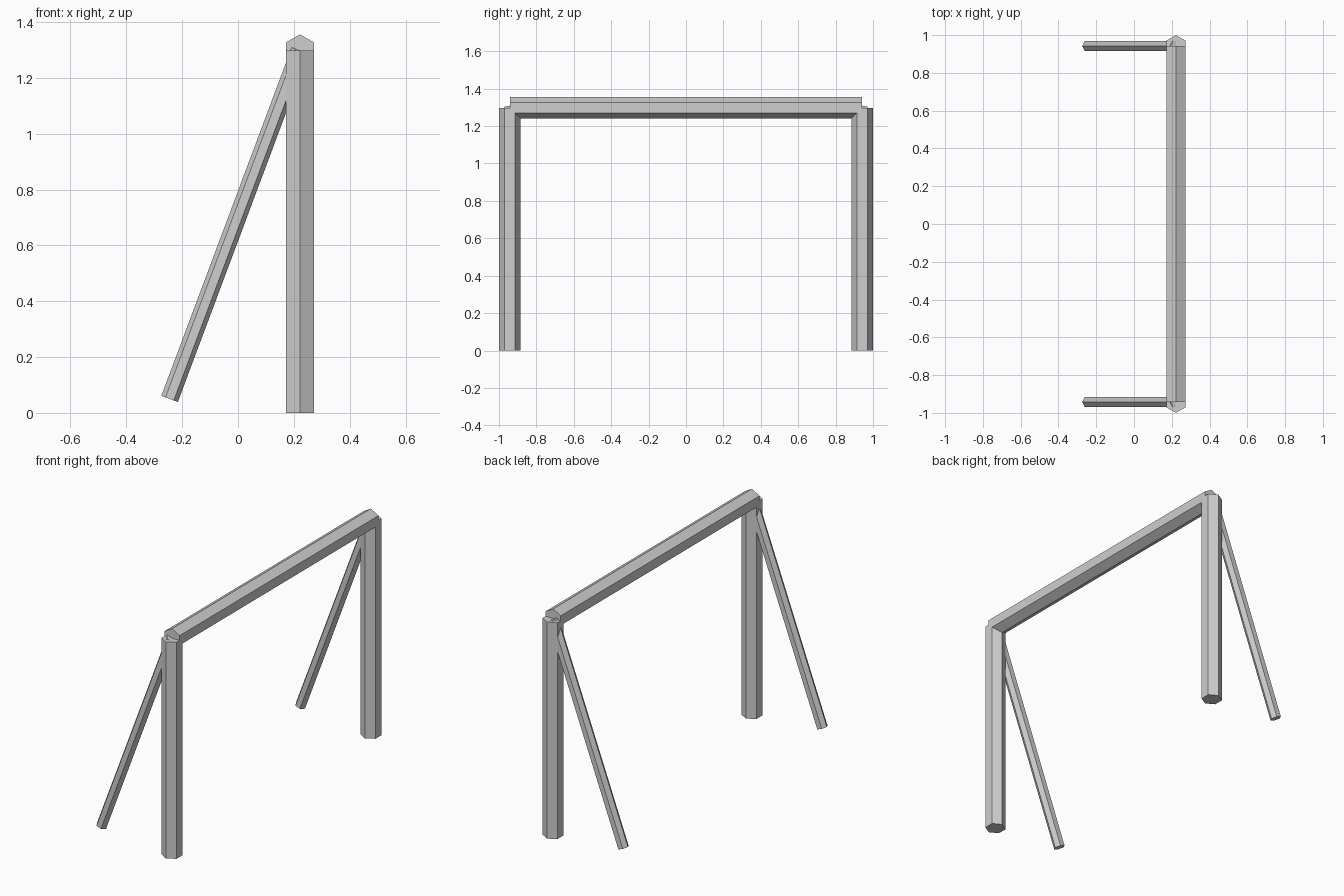
import bpy
from mathutils import Matrix, Vector

if "Cube" in bpy.data.objects:
    bpy.data.objects.remove(bpy.data.objects["Cube"], do_unlink=True)

grey = bpy.data.materials.new("light grey")
grey.use_nodes = True
colour = (0.62, 0.62, 0.62, 1)
grey.diffuse_color = colour
grey.node_tree.nodes["Principled BSDF"].inputs["Base Color"].default_value = colour


def hex_bar(name, start, end, radius, corner):
    """Six-sided bar between two points, with one long edge towards corner."""
    start, end = Vector(start), Vector(end)
    axis = (end - start).normalized()
    across = axis.cross(Vector(corner)).normalized()
    ridge = across.cross(axis)
    bpy.ops.mesh.primitive_cylinder_add(vertices=6, radius=radius, depth=(end - start).length)
    bar = bpy.context.object
    bar.name = name
    # The cylinder's first corner lies on its local +y
    turn = Matrix((across, ridge, -axis)).transposed()
    if turn.determinant() < 0:
        turn = Matrix((across, ridge, axis)).transposed()
    bar.matrix_world = Matrix.Translation((start + end) / 2) @ turn.to_4x4()
    bar.data.materials.append(grey)
    return bar


POST_X, POST_Y, TOP = 0.222, 0.942, 1.298
THICK, THIN = 0.0577, 0.0316

# Upright posts and their slanted braces
for side, y in (("front", -POST_Y), ("back", POST_Y)):
    hex_bar(side + "_post", (POST_X, y, 0), (POST_X, y, TOP), THICK, (0, 1, 0))
    hex_bar(side + "_brace", (-0.245, y, 0.05), (POST_X, y, TOP), THIN, (-1, 0, 0))

# Top beam
hex_bar("top_beam", (POST_X, -POST_Y, TOP), (POST_X, POST_Y, TOP), THICK, (0, 0, 1))
